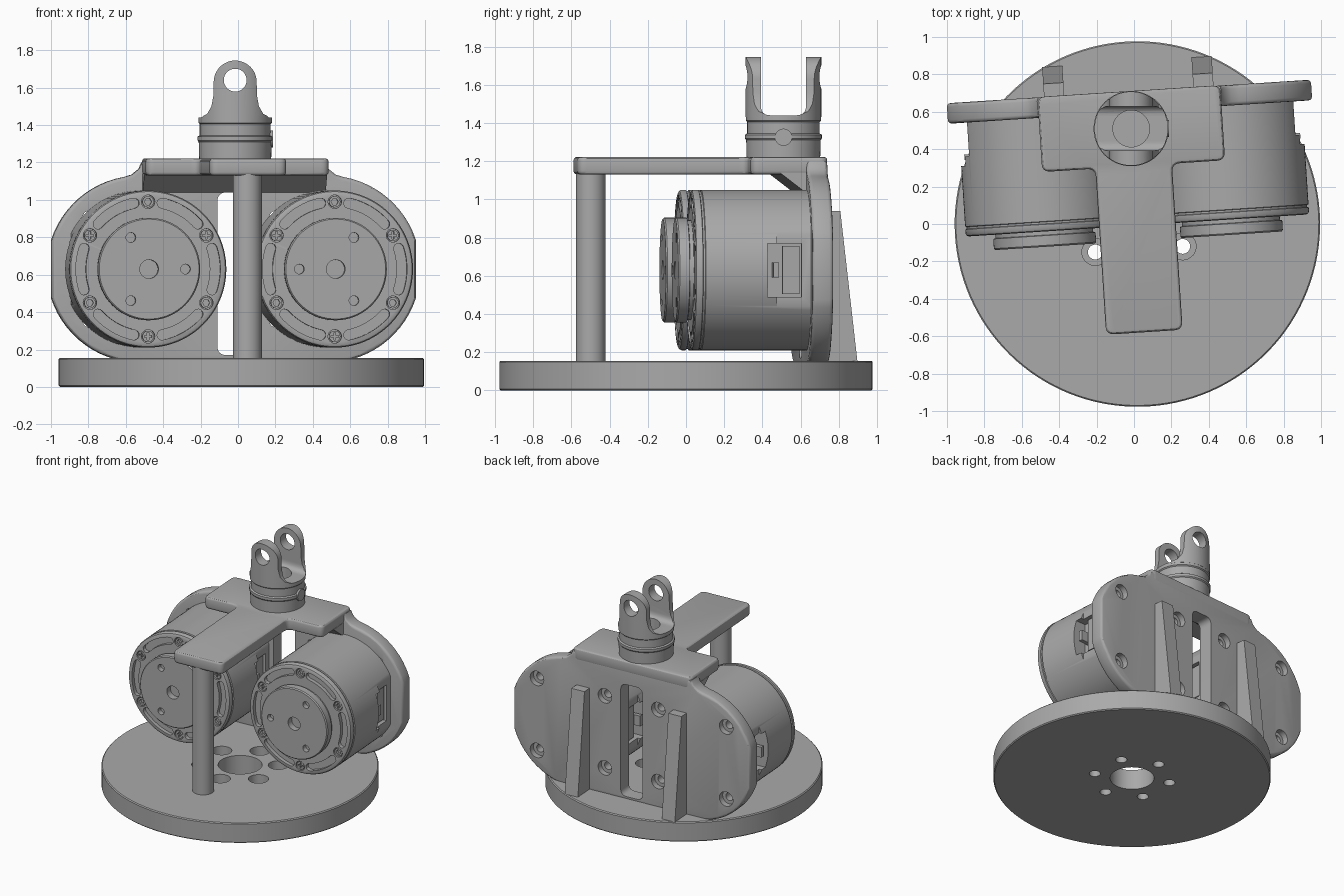
import bpy, bmesh
from math import sin, cos, pi, radians, sqrt
from mathutils import Matrix, Vector

if "Cube" in bpy.data.objects:
    bpy.data.objects.remove(bpy.data.objects["Cube"], do_unlink=True)

grey = bpy.data.materials.new("machined_grey")
grey.use_nodes = True
COLOUR = (0.4, 0.4, 0.4, 1)
grey.diffuse_color = COLOUR
grey.node_tree.nodes["Principled BSDF"].inputs["Base Color"].default_value = COLOUR

# The bracket assembly is turned slightly on the base
CENTRE = 0.018
ASSEMBLY = Matrix.Translation((CENTRE, 0, 0)) @ Matrix.Rotation(radians(3.7), 4, 'Z')
parts = []


def place(axis, u, v, w):
    return {'X': (w, u, v), 'Y': (u, w, v), 'Z': (u, v, w)}[axis]


def circle(r, cx=0, cy=0, n=48):
    return [(cx + r * cos(2 * pi * i / n), cy + r * sin(2 * pi * i / n)) for i in range(n)]


def rect(x0, y0, x1, y1):
    return [(x0, y0), (x1, y0), (x1, y1), (x0, y1)]


def rounded(points, radius, steps=6):
    """Fillet every corner of a polygon."""
    out = []
    for i, p in enumerate(points):
        p = Vector(p)
        a = (Vector(points[i - 1]) - p).normalized() * radius
        b = (Vector(points[(i + 1) % len(points)]) - p).normalized() * radius
        for k in range(steps + 1):
            t = k / steps
            out.append(tuple(p + a * (1 - t) ** 2 + b * t ** 2))
    return out


def loft(name, rings, axis, bevel=0):
    """Skin a stack of (outline, depth) rings and cap both ends."""
    bm = bmesh.new()
    loops = [[bm.verts.new(place(axis, u, v, w)) for u, v in outline] for outline, w in rings]
    n = len(loops[0])
    for a, b in zip(loops, loops[1:]):
        for i in range(n):
            j = (i + 1) % n
            bm.faces.new((a[i], a[j], b[j], b[i]))
    caps = [bm.faces.new(loops[0][::-1]), bm.faces.new(loops[-1])]
    bmesh.ops.recalc_face_normals(bm, faces=bm.faces)
    if bevel:
        bmesh.ops.bevel(bm, geom=[e for f in caps for e in f.edges], offset=bevel,
                        segments=3, profile=0.5, affect='EDGES', clamp_overlap=True)
    mesh = bpy.data.meshes.new(name)
    bm.to_mesh(mesh)
    bm.free()
    mesh.materials.append(grey)
    ob = bpy.data.objects.new(name, mesh)
    bpy.context.scene.collection.objects.link(ob)
    return ob


def prism(name, outline, axis, lo, hi, bevel=0):
    return loft(name, [(outline, lo), (outline, hi)], axis, bevel)


def lathe(name, profile, axis, cx=0, cy=0, n=72):
    return loft(name, [(circle(r, cx, cy, n), w) for r, w in profile], axis)


def cut(ob, cutters, operation='DIFFERENCE'):
    """Apply booleans and discard the cutters."""
    for c in cutters:
        m = ob.modifiers.new("cut", 'BOOLEAN')
        m.object, m.operation, m.solver = c, operation, 'EXACT'
    bpy.context.view_layer.update()
    mesh = bpy.data.meshes.new_from_object(ob.evaluated_get(bpy.context.evaluated_depsgraph_get()))
    ob.modifiers.clear()
    ob.data = mesh
    for c in cutters:
        bpy.data.objects.remove(c, do_unlink=True)
    return ob


def keep(ob, matrix=ASSEMBLY):
    ob.matrix_world = matrix
    parts.append(ob)


# Round base with centre bore and counterbored bolt circle
base = lathe("base_disc", [(0.97, 0), (0.977, 0.007), (0.977, 0.148), (0.97, 0.155)], 'Z', n=128)
holes = [prism("cutter", circle(0.155), 'Z', -0.1, 0.3)]
for k in range(6):
    a = radians(30 + 60 * k)
    x, y = 0.27 * cos(a), 0.27 * sin(a)
    holes += [prism("cutter", circle(0.04, x, y, 24), 'Z', -0.1, 0.3),
              prism("cutter", circle(0.072, x, y, 32), 'Z', 0.08, 0.3)]
keep(cut(base, holes))

# Front column
keep(prism("front_column", circle(0.077, 0, -0.5), 'Z', 0.15, 1.14))

# T-shaped top plate
half = [(0.205, -0.58), (0.205, 0.31), (0.49, 0.31), (0.49, 0.712)]
tee = half + [(-x, y) for x, y in half[::-1]]
keep(prism("top_plate", rounded(tee, 0.045), 'Z', 1.13, 1.222, 0.018))

# Upright motor plate: two lobes with flat ends, and shoulders rising to the top plate
MZ = 0.63
arc = [-90 + 72 * i / 14 for i in range(15)] + [18 + 62 * i / 12 for i in range(13)]
side = [(0.5 + 0.5 * cos(radians(a)), MZ + 0.5 * sin(radians(a))) for a in arc]
side += [(0.545, 1.135), (0.508, 1.165), (0.492, 1.2)]
plate = prism("motor_plate", side + [(-x, z) for x, z in side[::-1]], 'Y', 0.6, 0.71, 0.02)
holes = [prism("cutter", rounded(rect(-0.09, 0.17, 0.09, 1.04), 0.05), 'Y', 0.5, 0.8)]
for s in (-1, 1):
    for dx in (-0.28, 0.28):
        for dz in (-0.28, 0.28):
            x, z = s * 0.5 + dx, MZ + dz
            holes += [prism("cutter", circle(0.056, x, z, 32), 'Y', 0.665, 0.8),
                      prism("cutter", circle(0.03, x, z, 24), 'Y', 0.5, 0.8)]
keep(cut(plate, holes))
keep(prism("top_gusset", [(0.46, 1.14), (0.61, 1.14), (0.61, 1.04), (0.59, 1.04)], 'X', -0.49, 0.49))

# Tapered ribs on the back
for s, label in ((-1, "right"), (1, "left")):
    rib = [(0.7, 0.15), (0.87, 0.15), (0.78, 0.94), (0.7, 0.94)]
    keep(prism(label + "_back_rib", rib, 'X', s * 0.4 - 0.054, s * 0.4 + 0.054))


def arc_slot(cx, mid):
    """Curved slot outline with round ends."""
    r, w, span = 0.36, 0.027, radians(18)
    pts = []
    for i in range(13):
        a = mid - span + 2 * span * i / 12
        pts.append(((r + w) * cos(a), (r + w) * sin(a)))
    for end, sign in ((mid + span, 1), (mid - span, -1)):
        if sign < 0:
            for i in range(13):
                a = mid + span - 2 * span * i / 12
                pts.append(((r - w) * cos(a), (r - w) * sin(a)))
        for i in range(1, 6):
            b = end + (0 if sign > 0 else pi) + pi * i / 6
            pts.append((r * cos(end) + w * cos(b), r * sin(end) + w * sin(b)))
    return [(cx + x, MZ + z) for x, z in pts]


# Motors
for s, label in ((-1, "right"), (1, "left")):
    cx = 0.5 * s
    profile = [(0.403, -0.008), (0.414, -0.003), (0.42, 0.008), (0.42, 0.03), (0.412, 0.033),
               (0.412, 0.043), (0.42, 0.046), (0.42, 0.603)]
    body = lathe(label + "_motor_body", profile, 'Y', cx, MZ, 96)
    cutters = []
    for k in range(6):
        a = radians(30 + 60 * k)
        x, z = cx + 0.36 * cos(a), MZ + 0.36 * sin(a)
        cutters += [prism("cutter", arc_slot(cx, radians(60 * k)), 'Y', -0.1, 0.022),
                    prism("cutter", circle(0.036, x, z, 24), 'Y', -0.1, 0.026)]
        # Crosshead screws alternate with socket screws
        head = prism(label + "_face_screw", circle(0.03, x, z, 24), 'Y', -0.003, 0.04)
        if k % 2 == 0:
            t, q = 0.005, 0.02
            recess = [prism("cutter", rect(x - i, z - j, x + i, z + j), 'Y', -0.1, 0.01)
                      for i, j in ((t, q), (q, t))]
        else:
            recess = [prism("cutter", circle(0.019, x, z, 6), 'Y', -0.1, 0.02)]
        keep(cut(head, recess))
    # Flat and connector pocket on both flanks
    for d in (-1, 1):
        def flank(name, near, far, y0, y1, h):
            lo, hi = sorted((cx + d * near, cx + d * far))
            return prism(name, rect(y0, MZ - h, y1, MZ + h), 'X', lo, hi)
        cutters += [flank("cutter", 0.374, 0.5, 0.42, 0.65, 0.2),
                    flank("cutter", 0.31, 0.5, 0.37, 0.55, 0.14)]
        keep(flank(label + "_motor_connector", 0.3, 0.36, 0.45, 0.54, 0.125))
        keep(flank(label + "_connector_latch", 0.3, 0.4, 0.4, 0.43, 0.04))
    keep(cut(body, cutters))

    hub = lathe(label + "_motor_hub", [(0.267, -0.09), (0.274, -0.082), (0.274, -0.03), (0.262, -0.027),
                                       (0.262, 0.0)], 'Y', cx, MZ)
    cutters = [prism("cutter", circle(0.05, cx, MZ, 32), 'Y', -0.2, -0.04)]
    for a in (60, 180, 300):
        x, z = cx + s * 0.195 * cos(radians(a)), MZ + 0.195 * sin(radians(a))
        cutters.append(prism("cutter", circle(0.026, x, z, 24), 'Y', -0.2, -0.05))
    keep(cut(hub, cutters))

# Clevis collar with ridges
TOP = Matrix.Translation((-0.015, 0.51, 0))
collar = lathe("clevis_collar", [(0.192, 1.2), (0.195, 1.31), (0.201, 1.318), (0.201, 1.338), (0.19, 1.345),
                                 (0.19, 1.405), (0.197, 1.412), (0.197, 1.44)], 'Z')
cutters = [prism("cutter", circle(0.098), 'Z', 1.35, 1.6)]
keep(cut(collar, cutters), TOP)
keep(prism("collar_screw", circle(0.045, 0, 1.325, 32), 'X', 0.15, 0.203), TOP)

# Forked clevis lugs
flare = [(0.185, 1.43), (0.183, 1.443), (0.15, 1.46), (0.127, 1.5), (0.116, 1.56)]
crown = [(0.115 * cos(pi * i / 24), 1.63 + 0.115 * sin(pi * i / 24)) for i in range(25)]
outline = flare + crown + [(-x, z) for x, z in flare[::-1]]
fork = prism("clevis_fork", outline, 'Y', -0.25, 0.25)
cut(fork, [prism("cutter", circle(0.198, n=72), 'Z', 1.3, 1.9)], 'INTERSECT')
gap = rounded(rect(-0.118, 1.44, 0.118, 2.0), 0.05)
cut(fork, [prism("cutter", gap, 'X', -0.4, 0.4),
           prism("cutter", circle(0.061, 0, 1.64), 'Y', -0.4, 0.4),
           prism("cutter", circle(0.098), 'Z', 1.35, 1.6)])
keep(fork, TOP)

# The base shares the assembly centre; shade everything with sharp edges kept
bpy.ops.object.select_all(action='DESELECT')
for ob in parts:
    ob.select_set(True)
bpy.context.view_layer.objects.active = parts[0]
bpy.ops.object.shade_smooth_by_angle(angle=radians(30))
